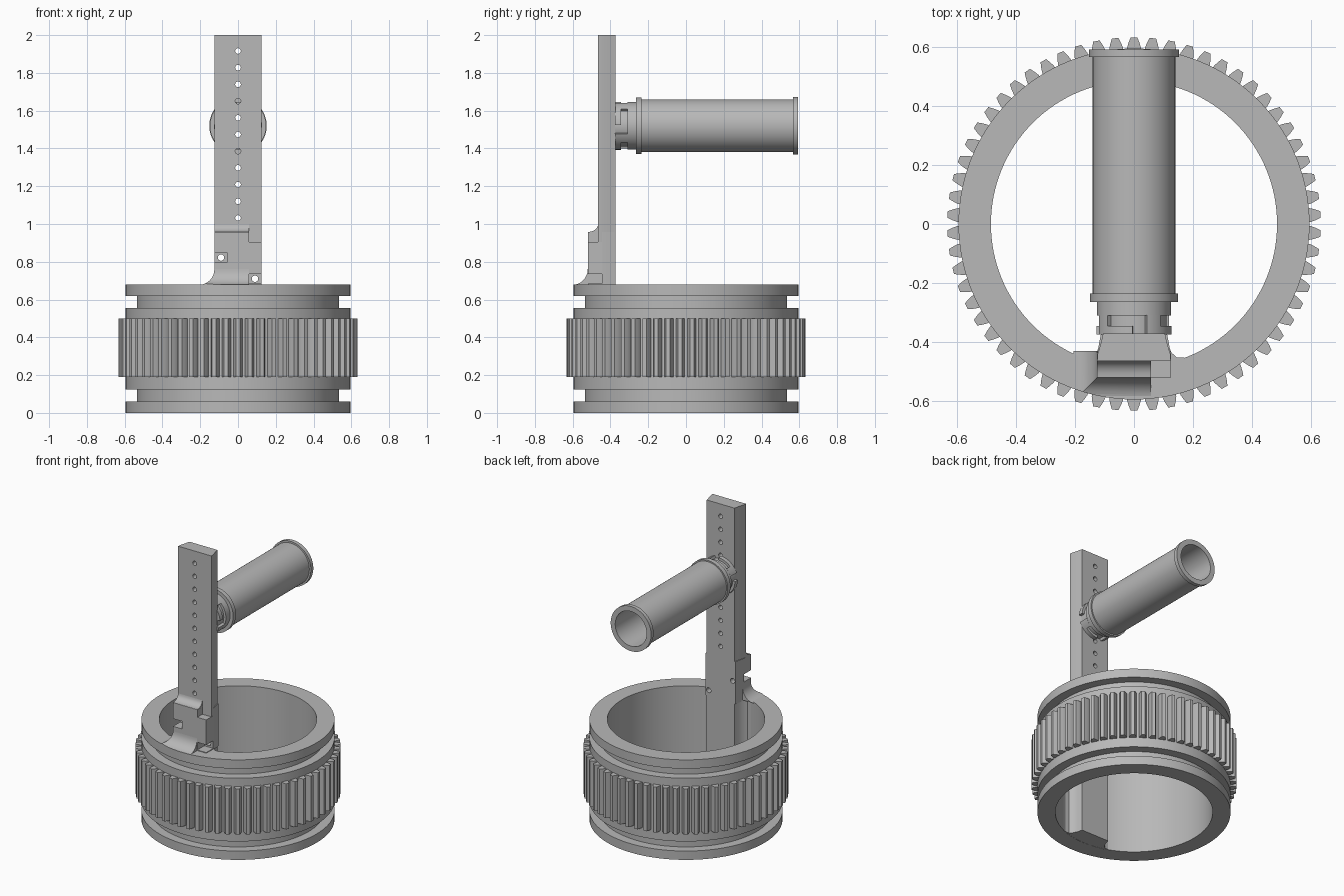
import bpy, bmesh
from math import sin, cos, pi, tau, radians
from mathutils import Matrix

cube = bpy.data.objects.get("Cube")
if cube:
    bpy.data.objects.remove(cube, do_unlink=True)

grey = bpy.data.materials.new("plain grey")
grey.use_nodes = True
colour = (0.48, 0.48, 0.48, 1)
grey.diffuse_color = colour
grey.node_tree.nodes["Principled BSDF"].inputs["Base Color"].default_value = colour


def finish(name, bm):
    """Turn a bmesh into a shaded object."""
    bmesh.ops.recalc_face_normals(bm, faces=bm.faces)
    mesh = bpy.data.meshes.new(name)
    bm.to_mesh(mesh)
    bm.free()
    mesh.materials.append(grey)
    ob = bpy.data.objects.new(name, mesh)
    bpy.context.collection.objects.link(ob)
    bpy.ops.object.select_all(action='DESELECT')
    ob.select_set(True)
    bpy.context.view_layer.objects.active = ob
    bpy.ops.object.shade_smooth_by_angle(angle=radians(30))
    return ob


def loft(bm, rings, closed=False):
    """Skin a list of point rings, capping the ends unless closed."""
    rows = [[bm.verts.new(p) for p in ring] for ring in rings]
    pairs = list(zip(rows, rows[1:]))
    if closed:
        pairs.append((rows[-1], rows[0]))
    else:
        bm.faces.new(rows[0])
        bm.faces.new(rows[-1])
    for a, b in pairs:
        for i in range(len(a)):
            j = (i + 1) % len(a)
            bm.faces.new((a[i], a[j], b[j], b[i]))


def prism(bm, outline, z0, z1):
    loft(bm, [[(x, y, z) for x, y in outline] for z in (z0, z1)])


def lathe(bm, profile, steps=96, start=0, sweep=tau):
    """Spin a closed (radius, height) outline around z."""
    full = sweep >= tau
    count = steps if full else steps + 1
    angles = [start + sweep * i / steps for i in range(count)]
    loft(bm, [[(r * cos(a), r * sin(a), z) for r, z in profile] for a in angles], full)


def box(bm, x, y, z):
    prism(bm, [(x[0], y[0]), (x[1], y[0]), (x[1], y[1]), (x[0], y[1])], *z)


def pin(bm, x, z, radius=0.015):
    """Rod along y, used to drill holes."""
    loft(bm, [[(x + radius * cos(tau * i / 16), y, z + radius * sin(tau * i / 16))
               for i in range(16)] for y in (-0.7, -0.3)])


def boolean(ob, cutter_bm, operation='DIFFERENCE'):
    cutter = finish("cutter", cutter_bm)
    cutter.hide_render = True
    mod = ob.modifiers.new("cut", 'BOOLEAN')
    mod.operation, mod.solver, mod.object = operation, 'EXACT', cutter
    bpy.ops.object.select_all(action='DESELECT')
    ob.select_set(True)
    bpy.context.view_layer.objects.active = ob
    bpy.ops.object.modifier_apply(modifier=mod.name)
    bpy.data.objects.remove(cutter, do_unlink=True)
    bpy.ops.object.shade_smooth_by_angle(angle=radians(30))


def mirrored(half):
    return half + [(-x, y) for x, y in reversed(half)]


# Ring body with two grooves
OUTER, INNER, GROOVE, TOP = 0.595, 0.485, 0.535, 0.68
bm = bmesh.new()
lathe(bm, [(INNER, 0), (OUTER, 0), (OUTER, 0.06), (GROOVE, 0.06), (GROOVE, 0.125),
           (OUTER, 0.125), (OUTER, 0.555), (GROOVE, 0.555), (GROOVE, 0.62),
           (OUTER, 0.62), (OUTER, TOP), (INNER, TOP)], 128)
finish("ring_body", bm)

# Gear teeth around the ring
bm = bmesh.new()
TEETH = 62
tooth = mirrored([(0.024, 0.585), (0.023, 0.6), (0.018, 0.616), (0.011, 0.633)])
for i in range(TEETH):
    a = tau * i / TEETH
    prism(bm, [(x * cos(a) - y * sin(a), x * sin(a) + y * cos(a)) for x, y in tooth],
          0.19, 0.5)
finish("gear_teeth", bm)

# Filleted rib on the inside of the ring below the post
bm = bmesh.new()
prism(bm, mirrored([(0.17, -0.5), (0.17, -0.453), (0.145, -0.452), (0.128, -0.437),
                    (0.113, -0.405), (0.105, -0.372)]), 0.001, TOP - 0.001)
finish("inner_rib", bm)

# Upright post with a row of holes
bm = bmesh.new()
prism(bm, mirrored([(0.125, -0.465), (0.123, -0.44), (0.111, -0.4), (0.105, -0.372)]),
      0.9, 2)
post = finish("upright_post", bm)
cut = bmesh.new()
for i in range(11):
    pin(cut, 0, 1.032 + 0.0884 * i)
boolean(post, cut)

# Clamp block at the foot of the post, with corner pockets and screw holes
bm = bmesh.new()
prism(bm, mirrored([(0.125, -0.52), (0.125, -0.44), (0.112, -0.372)]), 0.67, 0.957)
block = finish("clamp_block", bm)
cut = bmesh.new()
for side, z in ((1, 0.932), (1, 0.71), (-1, 0.822)):
    box(cut, sorted((side * 0.058, side * 0.2)), (-0.6, -0.445), (z - 0.026, z + 0.026))
boolean(block, cut)
cut = bmesh.new()
for x, z in ((0.09, 0.932), (0.09, 0.71), (-0.09, 0.822)):
    pin(cut, x, z, 0.017)
boolean(block, cut)

# Cove between block top and post
bm = bmesh.new()
cove = [(-0.46, 0.95), (-0.518, 0.95)]
for i in range(7):
    a = pi / 2 * i / 6
    cove.append((-0.518 + 0.053 * sin(a), 1.0 - 0.042 * cos(a)))
cove.append((-0.46, 1.0))
loft(bm, [[(x, y, z) for y, z in cove] for x in (-0.125, 0.057)])
finish("top_cove", bm)

# Flared foot spreading on to the ring, trimmed to the ring's edge
bm = bmesh.new()
layers = []
for i in range(11):
    a = pi / 2 * i / 10
    f, z = 0.08 * (1 - sin(a)), TOP - 0.002 + 0.085 * (1 - cos(a))
    layers.append([(-0.125 - f, -0.52 - f, z), (0.057, -0.52 - f, z),
                   (0.057, -0.43, z), (-0.125 - f, -0.43, z)])
loft(bm, layers)
foot = finish("flared_foot", bm)
cut = bmesh.new()
lathe(cut, [(INNER - 0.04, 0.5), (OUTER, 0.5), (OUTER, 0.9), (INNER - 0.04, 0.9)], 128)
boolean(foot, cut, 'INTERSECT')

# Horizontal tube: spun around z, then laid along y
LAY = Matrix.Translation((0, 0, 1.52)) @ Matrix.Rotation(-pi / 2, 4, 'X')


def lay(name, bm):
    bm.transform(LAY)
    return finish(name, bm)


bm = bmesh.new()
lathe(bm, [(0.1, -0.31), (0.126, -0.31), (0.126, -0.265), (0.149, -0.265),
           (0.149, -0.235), (0.14, -0.235), (0.14, 0.566), (0.152, 0.566),
           (0.152, 0.592), (0.118, 0.592), (0.118, -0.24), (0.1, -0.24)])
lay("tube", bm)

# Slotted collar joining tube to post
bm = bmesh.new()
lathe(bm, [(0.098, -0.375), (0.11, -0.375), (0.11, -0.3), (0.098, -0.3)])
lay("collar_core", bm)
bm = bmesh.new()
for i in range(4):
    start = tau * i / 4 + radians(20)
    for z0, z1, sweep in ((-0.375, -0.345, 68), (-0.346, -0.309, 25)):
        lathe(bm, [(0.105, z0), (0.127, z0), (0.127, z1), (0.105, z1)],
              16, start, radians(sweep))
lay("collar_lugs", bm)
